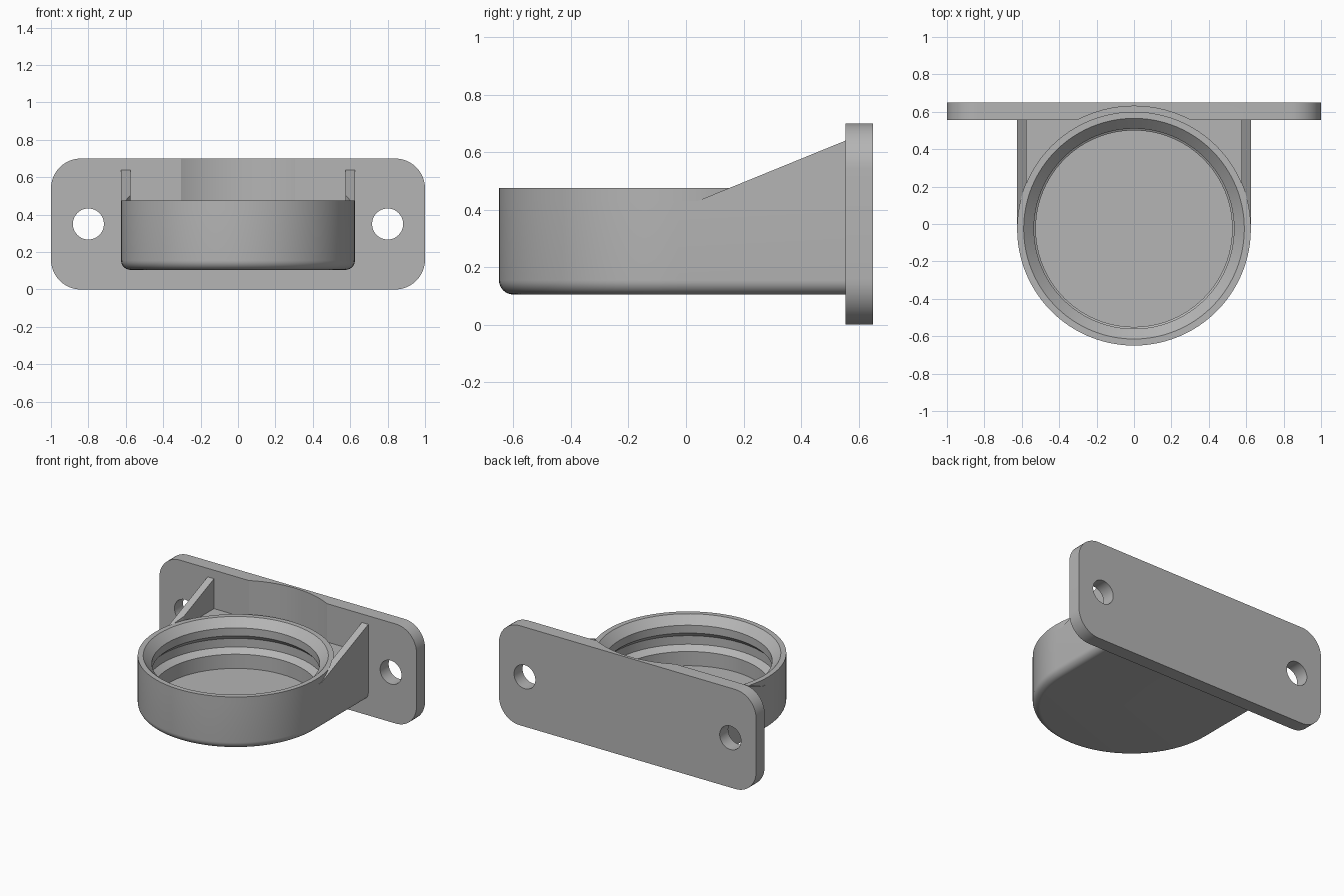
import bpy, bmesh, math

if "Cube" in bpy.data.objects:
    bpy.data.objects.remove(bpy.data.objects["Cube"])

CY = -0.025          # cup axis position in y
R = 0.625            # cup outer radius
PLATE_Y = 0.555      # front face of the wall plate
SEG = 96

grey = bpy.data.materials.new("grey plastic")
grey.diffuse_color = (0.46, 0.46, 0.46, 1)
grey.use_nodes = True
grey.node_tree.nodes["Principled BSDF"].inputs["Base Color"].default_value = grey.diffuse_color


def make(name, bm):
    bmesh.ops.recalc_face_normals(bm, faces=bm.faces[:])
    mesh = bpy.data.meshes.new(name)
    bm.to_mesh(mesh)
    bm.free()
    mesh.materials.append(grey)
    ob = bpy.data.objects.new(name, mesh)
    bpy.context.collection.objects.link(ob)
    return ob


def stack(name, rings, caps=True, closed=False):
    """Skin a list of equal-length point loops."""
    bm = bmesh.new()
    loops = [[bm.verts.new(p) for p in ring] for ring in rings]
    pairs = list(zip(loops, loops[1:]))
    if closed:
        pairs.append((loops[-1], loops[0]))
    for a, b in pairs:
        n = len(a)
        for i in range(n):
            j = (i + 1) % n
            bm.faces.new((a[i], a[j], b[j], b[i]))
    if caps and not closed:
        bm.faces.new(loops[0])
        bm.faces.new(loops[-1])
    return make(name, bm)


def circle(r, z, n=SEG):
    return [(r * math.cos(2 * math.pi * i / n), CY + r * math.sin(2 * math.pi * i / n), z)
            for i in range(n)]


def cylinder_y(name, x, z, r, n=48):
    return stack(name, [[(x + r * math.cos(2 * math.pi * i / n), y,
                          z + r * math.sin(2 * math.pi * i / n)) for i in range(n)]
                        for y in (0.4, 0.8)])


def cut(ob, cutter):
    cutter.hide_render = True
    cutter.hide_viewport = True
    m = ob.modifiers.new("cut", 'BOOLEAN')
    m.operation = 'DIFFERENCE'
    m.solver = 'EXACT'
    m.object = cutter


def finish(ob):
    """Apply the cuts and smooth the curved faces."""
    bpy.ops.object.select_all(action='DESELECT')
    bpy.context.view_layer.objects.active = ob
    ob.select_set(True)
    for m in list(ob.modifiers):
        bpy.ops.object.modifier_apply(modifier=m.name)
    bpy.ops.object.shade_smooth_by_angle(angle=math.radians(25))


# Holder body: D-shaped block with a rounded lower edge
def d_loop(inset, z):
    r = R - inset
    arc = [(r * math.cos(math.pi + math.pi * i / 48), CY + r * math.sin(math.pi + math.pi * i / 48), z)
           for i in range(49)]
    return arc + [(r, PLATE_Y, z), (-r, PLATE_Y, z)]


F = 0.05
rings = []
for i in range(9):
    a = math.pi / 2 * i / 8
    rings.append(d_loop(F * (1 - math.sin(a)), 0.105 + F * (1 - math.cos(a))))
rings.append(d_loop(0, 0.43))
body = stack("holder_body", rings)

# Cup cavity: floor, wall, groove, lip and flared mouth
cavity = [(0.525, 0.14), (0.525, 0.24), (0.57, 0.27), (0.57, 0.33), (0.535, 0.365),
          (0.535, 0.42), (0.545, 0.43), (0.595, 0.48)]
cut(body, stack("cavity_cutter", [circle(r, z) for r, z in cavity]))

# Raised rim of the cup
rim = stack("cup_rim", [circle(r, z) for r, z in
                        [(0.545, 0.43), (R, 0.43), (R, 0.475), (0.59, 0.475)]], closed=True)

# Wall plate with rounded corners
CR, outline = 0.16, []
for k, (cx, cz) in enumerate([(1 - CR, 0.7 - CR), (CR - 1, 0.7 - CR), (CR - 1, CR), (1 - CR, CR)]):
    for i in range(13):
        a = math.pi / 2 * (k + i / 12)
        outline.append((cx + CR * math.cos(a), cz + CR * math.sin(a)))
plate = stack("wall_plate", [[(x, y, z) for x, z in outline] for y in (PLATE_Y, 0.65)])

# Screw holes and the curved clearance above the rim
for s in (-1, 1):
    cut(plate, cylinder_y("screw_hole_cutter", 0.8 * s, 0.35, 0.083))
cut(plate, stack("clearance_cutter", [circle(0.655, z) for z in (0.43, 1.0)]))

# Sloping side gussets, trimmed around the cup
trim = stack("gusset_trim_cutter", [circle(R, z) for z in (0.3, 1.0)])
gussets = []
for s in (-1, 1):
    side = [(0.04, 0.43), (PLATE_Y, 0.43), (PLATE_Y, 0.64)]
    g = stack("side_gusset", [[(s * x, y, z) for y, z in side] for x in (0.575, R)])
    cut(g, trim)
    gussets.append(g)

for ob in [body, rim, plate] + gussets:
    finish(ob)
